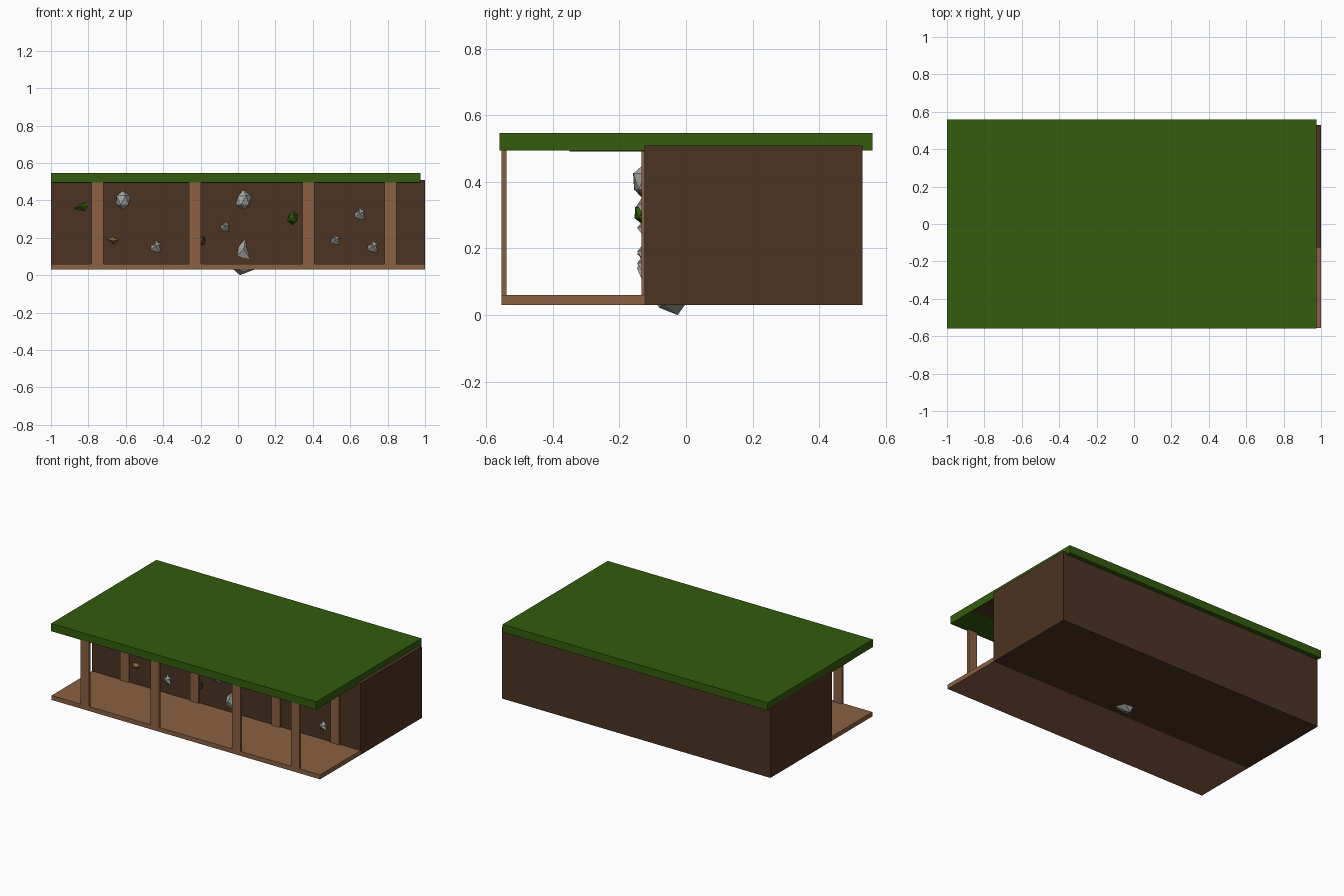
import bpy, bmesh, random
from mathutils import Vector

if "Cube" in bpy.data.objects:
    bpy.data.objects.remove(bpy.data.objects["Cube"])

random.seed(4)


def material(name, rgb):
    m = bpy.data.materials.new(name)
    m.diffuse_color = (*rgb, 1)
    m.use_nodes = True
    m.node_tree.nodes["Principled BSDF"].inputs["Base Color"].default_value = m.diffuse_color
    return m


GRASS = material("grass green", (0.033, 0.107, 0.004))
EARTH = material("dark earth", (0.070, 0.033, 0.017))
WOOD = material("light wood", (0.258, 0.119, 0.054))
STONE = material("grey stone", (0.38, 0.38, 0.36))


def finish(name, bm, mat):
    bmesh.ops.recalc_face_normals(bm, faces=bm.faces)
    me = bpy.data.meshes.new(name)
    bm.to_mesh(me)
    bm.free()
    me.materials.append(mat)
    ob = bpy.data.objects.new(name, me)
    bpy.context.collection.objects.link(ob)
    return ob


def box(name, x, y, z, mat):
    bm = bmesh.new()
    bmesh.ops.create_cube(bm, size=1)
    for v in bm.verts:
        v.co = Vector([(r[0] + r[1]) / 2 + c * (r[1] - r[0])
                       for r, c in zip((x, y, z), v.co)])
    return finish(name, bm, mat)


def boulder(name, centre, size, mat):
    """Faceted lump, hull of a jittered icosphere."""
    bm = bmesh.new()
    bmesh.ops.create_icosphere(bm, subdivisions=1, radius=1)
    for v in bm.verts:
        k = random.uniform(0.88, 1.05)
        v.co = Vector([c + a * s * k for c, a, s in zip(centre, v.co, size)])
    return finish(name, bm, mat)


def shard(name, x, z, w, h, outline, mat, depth=0.022):
    """Jagged outline set in the wall, fanned to a raised point."""
    bm = bmesh.new()
    ring = [bm.verts.new((x + a * w, -0.12, z + b * h)) for a, b in outline]
    tip = bm.verts.new((x, -0.125 - depth, z))
    for a, b in zip(ring, ring[1:] + ring[:1]):
        bm.faces.new((a, b, tip))
    bm.faces.new(ring)
    return finish(name, bm, mat)


# earth block, porch floor, turf roof
box("earth_block", (-1, 1), (-0.125, 0.53), (0.03, 0.51), EARTH)
box("porch_floor", (-1, 1), (-0.555, -0.125), (0.03, 0.06), WOOD)
box("turf_roof", (-1, 0.975), (-0.56, 0.56), (0.495, 0.547), GRASS)
box("porch_ceiling", (-1, 0.97), (-0.35, -0.125), (0.492, 0.497), EARTH)

# front posts and matching wall posts
for i, x in enumerate((-0.752, -0.231, 0.376, 0.815)):
    span = (x - 0.032, x + 0.032)
    box(f"front_post_{i}", span, (-0.555, -0.540), (0.05, 0.50), WOOD)
    box(f"wall_post_{i}", span, (-0.134, -0.120), (0.05, 0.50), WOOD)

# round stones and bush on the wall
for i, x in enumerate((-0.615, 0.03)):
    boulder(f"round_stone_{i}", (x, -0.122, 0.40), (0.046, 0.042, 0.056), STONE)
boulder("bush", (0.293, -0.125, 0.307), (0.031, 0.035, 0.038), GRASS)

# jagged stones
JAG = [(-0.5, -0.3), (-0.15, -0.4), (0.5, -0.5), (0.38, -0.05), (0.5, 0.2),
       (0.2, 0.28), (0.0, 0.5), (-0.15, 0.15), (-0.45, 0.1)]
for i, (x, z, s) in enumerate(((-0.44, 0.155, 0.065), (-0.07, 0.262, 0.055),
                               (0.52, 0.19, 0.055), (0.65, 0.33, 0.065),
                               (0.72, 0.155, 0.065))):
    shard(f"jagged_stone_{i}", x, z, s, s * 1.3, JAG, STONE)
TALL = [(-0.5, -0.3), (0.0, -0.42), (0.5, -0.45), (0.25, 0.0), (0.15, 0.5), (-0.4, 0.1)]
shard("tall_stone", 0.03, 0.14, 0.085, 0.14, TALL, STONE)

# flat flakes
FLAKE = [(-0.5, -0.25), (0.25, -0.5), (0.5, 0.1), (0.4, 0.5), (0.0, 0.2)]
shard("leaf_flake", -0.84, 0.368, 0.095, 0.06, FLAKE, GRASS)
CHIP = [(-0.5, 0.3), (0.0, 0.5), (0.5, 0.15), (0.15, -0.5)]
shard("wood_chip", -0.67, 0.183, 0.08, 0.05, CHIP, WOOD)
boulder("hidden_clod", (-0.19, -0.12, 0.185), (0.018, 0.02, 0.03), EARTH)

# stone poking out below the floor
bm = bmesh.new()
pts = [(-0.03, -0.09, 0.035), (0.10, -0.07, 0.035), (0.07, 0.0, 0.035),
       (0.0, 0.0, 0.035), (0.01, -0.025, 0.0), (0.03, -0.08, 0.022)]
bmesh.ops.convex_hull(bm, input=[bm.verts.new(p) for p in pts])
finish("underside_stone", bm, STONE)
